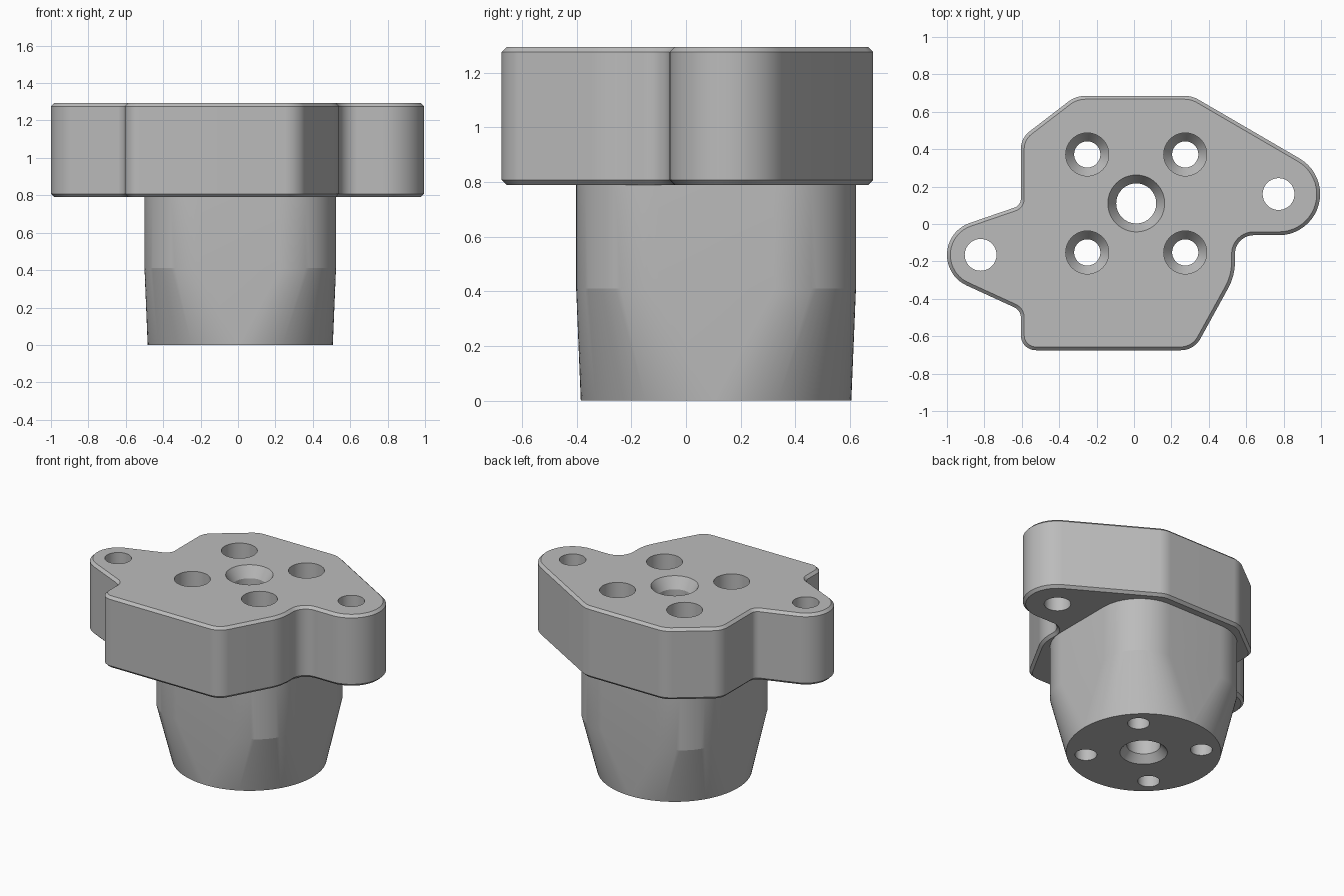
import bpy, bmesh
from math import sin, cos, pi, tau, acos, atan2, hypot, radians

cube = bpy.data.objects.get("Cube")
if cube:
    bpy.data.objects.remove(cube, do_unlink=True)

grey = bpy.data.materials.new("plain_grey")
grey.use_nodes = True
grey.diffuse_color = (0.5, 0.5, 0.5, 1)
grey.node_tree.nodes["Principled BSDF"].inputs["Base Color"].default_value = (0.5, 0.5, 0.5, 1)


def belt(nodes, inset=0.0, steps=20):
    """Outline of tangent lines around circles (x, y, r); negative r is a concave fillet."""
    nodes = [(x, y, r - inset) for x, y, r in nodes]
    normals = []
    for (x1, y1, r1), (x2, y2, r2) in zip(nodes, nodes[1:] + nodes[:1]):
        dx, dy = x2 - x1, y2 - y1
        normals.append(atan2(dy, dx) - acos((r1 - r2) / hypot(dx, dy)))
    points = []
    for i, (x, y, r) in enumerate(nodes):
        start, turn = normals[i - 1], (normals[i] - normals[i - 1]) % tau
        if r < 0:
            turn -= tau
        for k in range(steps + 1):
            a = start + turn * k / steps
            points.append((x + r * cos(a), y + r * sin(a)))
    return points


def loft(name, rings):
    """Solid through a stack of (outline, height) rings, listed from bottom to top."""
    bm = bmesh.new()
    loops = [[bm.verts.new((x, y, z)) for x, y in pts] for pts, z in rings]
    n = len(loops[0])
    for low, high in zip(loops, loops[1:]):
        for i in range(n):
            j = (i + 1) % n
            bm.faces.new((low[i], low[j], high[j], high[i]))
    bm.faces.new(loops[0][::-1])
    bm.faces.new(loops[-1])
    mesh = bpy.data.meshes.new(name)
    bm.to_mesh(mesh)
    bm.free()
    mesh.materials.append(grey)
    obj = bpy.data.objects.new(name, mesh)
    bpy.context.collection.objects.link(obj)
    return obj


def disc(x, y, r, count=64):
    return [(x + r * cos(tau * i / count), y + r * sin(tau * i / count)) for i in range(count)]


def combine(target, other, operation):
    mod = target.modifiers.new(other.name, "BOOLEAN")
    mod.operation, mod.object, mod.solver = operation, other, "EXACT"
    bpy.ops.object.select_all(action="DESELECT")
    bpy.context.view_layer.objects.active = target
    target.select_set(True)
    bpy.ops.object.modifier_apply(modifier=mod.name)
    bpy.data.objects.remove(other, do_unlink=True)


def drill(target, x, y, profile):
    """Cut a turned hole given as (radius, height) pairs."""
    cutter = loft("hole_cutter", [(disc(x, y, r), z) for r, z in profile])
    combine(target, cutter, "DIFFERENCE")


# Flange plate with two offset ears and chamfered rims
base, top, chamfer = 0.79, 1.294, 0.018
flange = [
    (-0.525, -0.595, 0.08), (0.25, -0.555, 0.12), (0.24, -0.2, 0.3),
    (0.64, -0.16, -0.1), (0.775, 0.16, 0.22), (0.27, 0.535, 0.15),
    (-0.26, 0.535, 0.15), (-0.485, 0.4, 0.12), (-0.655, 0.135, -0.05),
    (-0.82, -0.165, 0.18), (-0.665, -0.5, -0.06),
]
rim, full = belt(flange, chamfer), belt(flange)
body = loft("flanged_body", [(rim, base), (full, base + chamfer), (full, top - chamfer), (rim, top)])

# Boss: rounded square blending down to a circle
cx, cy = 0.012, 0.11


def rounded_square(h, r):
    return belt([(cx + sx * h, cy + sy * h, r) for sx, sy in ((-1, -1), (1, -1), (1, 1), (-1, 1))])


square = rounded_square(0.212, 0.3)
boss = loft("boss", [(rounded_square(0.001, 0.494), 0), (square, 0.41), (square, 0.95)])
combine(body, boss, "UNION")

# Centre bore, countersunk at both ends
drill(body, cx, cy, [(0.152, -0.01), (0.152, 0), (0.107, 0.05),
                     (0.107, top - 0.075), (0.152, top), (0.152, top + 0.01)])

# Four counterbored screw holes
for sx in (-1, 1):
    for sy in (-1, 1):
        drill(body, cx + sx * 0.262, cy + sy * 0.262,
              [(0.07, -0.1), (0.07, 0.78), (0.115, 0.84), (0.115, top + 0.1)])

# Plain holes through the ears
for x, y in ((0.773, 0.16), (-0.82, -0.165)):
    drill(body, x, y, [(0.085, base - 0.1), (0.085, top + 0.1)])

bpy.ops.object.shade_smooth_by_angle(angle=radians(12))
